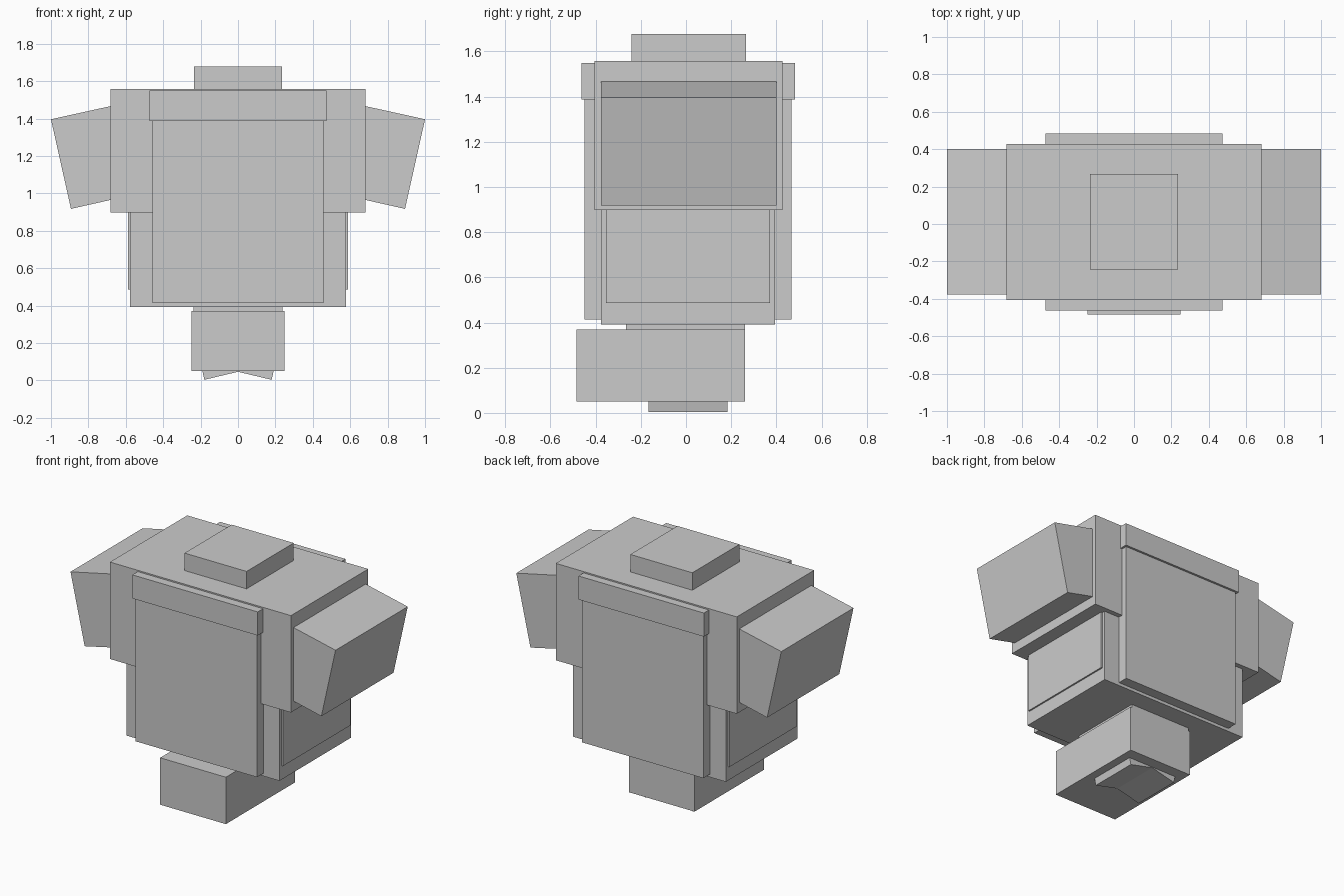
import bpy, bmesh

if "Cube" in bpy.data.objects:
    bpy.data.objects.remove(bpy.data.objects["Cube"])


def prism(name, profile, y0, y1):
    """Extrude an x-z outline from y0 to y1."""
    bm = bmesh.new()
    face = bm.faces.new([bm.verts.new((x, y0, z)) for x, z in profile])
    ext = bmesh.ops.extrude_face_region(bm, geom=[face])
    verts = [v for v in ext["geom"] if isinstance(v, bmesh.types.BMVert)]
    bmesh.ops.translate(bm, verts=verts, vec=(0, y1 - y0, 0))
    bmesh.ops.recalc_face_normals(bm, faces=bm.faces)
    mesh = bpy.data.meshes.new(name)
    bm.to_mesh(mesh)
    bm.free()
    obj = bpy.data.objects.new(name, mesh)
    bpy.context.collection.objects.link(obj)
    return obj


def block(name, half_x, y0, y1, z0, z1):
    """Box centred on x = 0."""
    return prism(name, [(-half_x, z0), (half_x, z0), (half_x, z1), (-half_x, z1)], y0, y1)


# Main body, stacked and overlapping blocks
block("torso", 0.577, -0.377, 0.395, 0.392, 1.45)
block("shoulder_block", 0.683, -0.405, 0.428, 0.897, 1.558)
block("side_panels", 0.588, -0.354, 0.372, 0.487, 0.95)
block("front_back_plates", 0.458, -0.45, 0.468, 0.413, 1.388)
block("collar_plates", 0.473, -0.463, 0.483, 1.388, 1.549)

# Top stub and lower neck
block("top_stub", 0.234, -0.242, 0.266, 1.45, 1.677)
block("lower_neck", 0.237, -0.265, 0.262, 0.33, 0.43)
block("foot_block", 0.248, -0.485, 0.262, 0.05, 0.37)

# Tilted arms and tilted feet pads, mirrored on both sides
for side, s in (("left", -1), ("right", 1)):
    arm = [(1.0, 1.396), (0.893, 0.917), (0.60, 0.983), (0.60, 1.484)]
    prism(side + "_arm", [(s * x, z) for x, z in arm], -0.377, 0.401)
    pad = [(0.0, 0.046), (0.18, 0.003), (0.197, 0.08), (0.0, 0.08)]
    prism(side + "_foot_pad", [(s * x, z) for x, z in pad], -0.167, 0.183)
